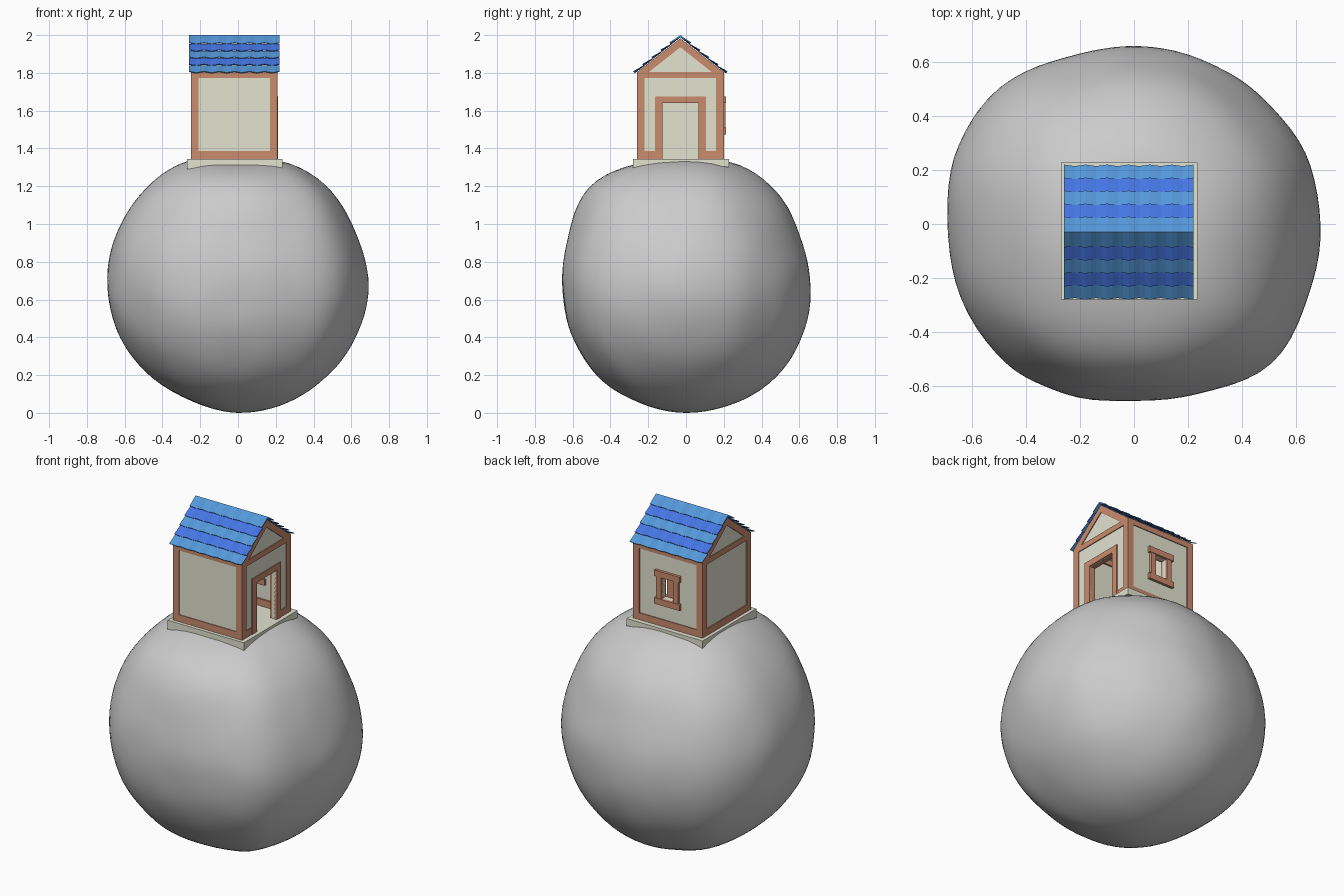
import bpy, bmesh, math
from mathutils import Vector, noise

if "Cube" in bpy.data.objects:
    bpy.data.objects.remove(bpy.data.objects["Cube"])


def material(name, rgb):
    m = bpy.data.materials.new(name)
    m.diffuse_color = (*rgb, 1)
    m.use_nodes = True
    m.node_tree.nodes["Principled BSDF"].inputs["Base Color"].default_value = m.diffuse_color
    return m


CREAM = material("plaster", (0.77, 0.77, 0.64))
BROWN = material("timber", (0.59, 0.26, 0.155))
LIGHT = material("light_tile", (0.09, 0.31, 0.69))
ROYAL = material("royal_tile", (0.06, 0.18, 0.77))


def finish(bm, name, mat=None):
    bmesh.ops.recalc_face_normals(bm, faces=bm.faces[:])
    me = bpy.data.meshes.new(name)
    bm.to_mesh(me)
    bm.free()
    ob = bpy.data.objects.new(name, me)
    bpy.context.collection.objects.link(ob)
    if mat:
        me.materials.append(mat)
    return ob


def boxes(name, mat, *specs):
    """Several boxes in one object, each (x0, x1, y0, y1, z0, z1)."""
    bm = bmesh.new()
    for x0, x1, y0, y1, z0, z1 in specs:
        for v in bmesh.ops.create_cube(bm, size=1)["verts"]:
            v.co = Vector((x0 + (v.co.x + .5) * (x1 - x0),
                           y0 + (v.co.y + .5) * (y1 - y0),
                           z0 + (v.co.z + .5) * (z1 - z0)))
    return finish(bm, name, mat)


def prism(name, mat, pts, x0, x1):
    """Extrude a y-z outline along x."""
    bm = bmesh.new()
    a = [bm.verts.new((x0, y, z)) for y, z in pts]
    b = [bm.verts.new((x1, y, z)) for y, z in pts]
    bm.faces.new(a)
    bm.faces.new(b[::-1])
    for i in range(len(pts)):
        j = (i + 1) % len(pts)
        bm.faces.new((a[i], a[j], b[j], b[i]))
    return finish(bm, name, mat)


def slab(name, mat, nx, ny, top, bottom):
    """Closed sheet between two functions of grid indices."""
    bm = bmesh.new()
    t, b = [[[bm.verts.new(f(i, j)) for j in range(ny + 1)] for i in range(nx + 1)] for f in (top, bottom)]
    for i in range(nx):
        for j in range(ny):
            for g in (t, b):
                bm.faces.new((g[i][j], g[i + 1][j], g[i + 1][j + 1], g[i][j + 1]))
    for i in range(nx):
        for j in (0, ny):
            bm.faces.new((t[i][j], t[i + 1][j], b[i + 1][j], b[i][j]))
    for j in range(ny):
        for i in (0, nx):
            bm.faces.new((t[i][j], t[i][j + 1], b[i][j + 1], b[i][j]))
    return finish(bm, name, mat)


def sample(table, u, wrap=False):
    """Smooth interpolation of evenly spaced values."""
    n = len(table)
    k = int(math.floor(u))
    f = u - k
    get = (lambda i: table[i % n]) if wrap else (lambda i: table[min(max(i, 0), n - 1)])
    p, q, r, s = (get(k + d) for d in (-1, 0, 1, 2))
    return q + .5 * f * (r - p + f * (2 * p - 5 * q + 4 * r - s + f * (3 * (q - r) + s - p)))


# Boulder: radius by elevation on the four sides, and by heading seen from above
SIDES = {(1, 0): [.67, .67, .668, .68, .69, .685, .705, .705, .66],
         (-1, 0): [.67, .655, .665, .68, .69, .70, .71, .715, .66],
         (0, 1): [.67, .67, .675, .665, .655, .655, .69, .70, .66],
         (0, -1): [.67, .665, .67, .662, .66, .68, .735, .70, .66]}
PLAN = [.69, .688, .668, .66, .66, .667, .712, .712, .69, .698, .70, .682, .655, .675, .725, .70]
bm = bmesh.new()
bmesh.ops.create_icosphere(bm, subdivisions=5, radius=1)
for v in bm.verts:
    d = v.co.normalized()
    flat = math.hypot(d.x, d.y)
    c, s = (d.x / flat, d.y / flat) if flat > 1e-5 else (1, 0)
    up = (math.asin(max(-1, min(1, d.z))) / math.pi + .5) * 8
    r = card = 0
    for (ax, ay), tab in SIDES.items():
        w = max(0, c * ax + s * ay) ** 2
        r += w * sample(tab, up)
        card += w * tab[4]
    head = (math.atan2(s, c) / math.tau * 16) % 16
    r *= 1 + (sample(PLAN, head, True) / card - 1) * flat ** 2
    r += .005 * flat * noise.noise(d * 3.2)
    v.co = d * r + Vector((0, 0, .67))
for f in bm.faces:
    f.smooth = True
finish(bm, "boulder")

# Foundation slab hugging the boulder top
N = 10


def pad(i, j, z=None):
    x, y = -.27 + .505 * i / N, -.28 + .508 * j / N
    return (x, y, 1.345 if z else 1.328 - .25 * (x * x + y * y))


slab("foundation", CREAM, N, N, lambda i, j: pad(i, j, True), pad)

# House limits
X0, X1, Y0, Y1, Z0, Z1 = -.25, .21, -.26, .20, 1.34, 1.805
P, E, T = .04, .005, .03          # post width, panel inset, wall thickness
YM = -.03
D0, D1, DZ = -.125, .065, 1.64    # door opening
W0, W1, WZ0, WZ1 = -.06, .02, 1.51, 1.64   # window opening

# Plaster walls, pieced around the openings
boxes("front_wall", CREAM, (X0 + E, X1 - E, Y0 + E, Y0 + T, Z0, Z1))
boxes("left_wall", CREAM, (X0 + E, X0 + T, Y0 + E, Y1 - E, Z0, Z1))
boxes("right_wall", CREAM,
      (X1 - T, X1 - E, Y0 + E, D0, Z0, Z1), (X1 - T, X1 - E, D1, Y1 - E, Z0, Z1),
      (X1 - T, X1 - E, D0, D1, DZ, Z1))
boxes("back_wall", CREAM,
      (X0 + E, W0, Y1 - T, Y1 - E, Z0, Z1), (W1, X1 - E, Y1 - T, Y1 - E, Z0, Z1),
      (W0, W1, Y1 - T, Y1 - E, Z0, WZ0), (W0, W1, Y1 - T, Y1 - E, WZ1, Z1))

# Timber posts and beams
boxes("corner_posts", BROWN, *[(x, x + P, y, y + P, Z0, Z1)
                               for x in (X0, X1 - P) for y in (Y0, Y1 - P)])
for nm, a, b in (("sill_beams", Z0, 1.386), ("top_beams", 1.772, Z1)):
    parts = [(X0 + P, X1 - P, Y0, Y0 + P, a, b), (X0 + P, X1 - P, Y1 - P, Y1, a, b),
             (X0, X0 + T - .004, Y0 + P, Y1 - P, a, b)]
    if nm == "top_beams":
        parts.append((X1 - T, X1, Y0 + P, Y1 - P, a, b))
    else:
        parts += [(X1 - T, X1, Y0 + P, D0 - .03, a, b), (X1 - T, X1, D1 + .03, Y1 - P, a, b)]
    boxes(nm, BROWN, *parts)

# Door frame
fx = (X1 - P, X1 + .002)
boxes("door_frame", BROWN, (*fx, D0 - P, D0, Z0, DZ + .036), (*fx, D1, D1 + P, Z0, DZ + .036),
      (*fx, D0, D1, DZ, DZ + .036))

# Window frame: two uprights and longer rails
fy = (Y1 - P, Y1 + .008)
ry = (Y1 - P - .002, Y1 + .011)
boxes("window_frame", BROWN, (W0 - .032, W0, *fy, WZ0, WZ1), (W1, W1 + .032, *fy, WZ0, WZ1),
      (W0 - .045, W1 + .045, *ry, WZ0 - .036, WZ0), (W0 - .045, W1 + .045, *ry, WZ1, WZ1 + .036))

# Gable ends
for side, (a, b, c, d) in (("left", (X0, X0 + T, X0 + E, X0 + T - .004)),
                           ("right", (X1 - T, X1, X1 - T + .004, X1 - E))):
    prism(side + "_gable_rafters", BROWN,
          [(YM + y, z) for y, z in ((-.23, 1.803), (0, 1.983), (.23, 1.803),
                                    (.168, 1.803), (0, 1.936), (-.168, 1.803))], a, b)
    prism(side + "_gable_panel", CREAM,
          [(YM - .19, 1.80), (YM, 1.95), (YM + .19, 1.80)], c, d)

# Roof: five overlapping wavy tile rows per slope
RUN, DROP = .241, .190
L = math.hypot(RUN, DROP)
WAVES, SEG, ROWS = 6, 4, 5


def tile_row(side, k):
    def point(i, j, low):
        t = (k + j * 1.03) / ROWS
        wave = math.cos(math.tau * i / SEG)
        n = (.002 + .006 * j if not low else -.002 + .005 * j) + wave * (.0005 + .004 * j)
        h = RUN * t + n * DROP / L
        z = 1.99 - DROP * t + n * RUN / L
        if k == j == 0:      # ridge line
            h, z = 0, 1.988 if low else 2.0
        return (-.26 + .48 * i / (WAVES * SEG), YM + side * h, z)
    return (lambda i, j: point(i, j, False)), (lambda i, j: point(i, j, True))


for side, nm in ((-1, "front"), (1, "back")):
    for k in range(ROWS):
        top, low = tile_row(side, k)
        slab(f"{nm}_roof_row_{k + 1}", ROYAL if k % 2 else LIGHT, WAVES * SEG, 1, top, low)
